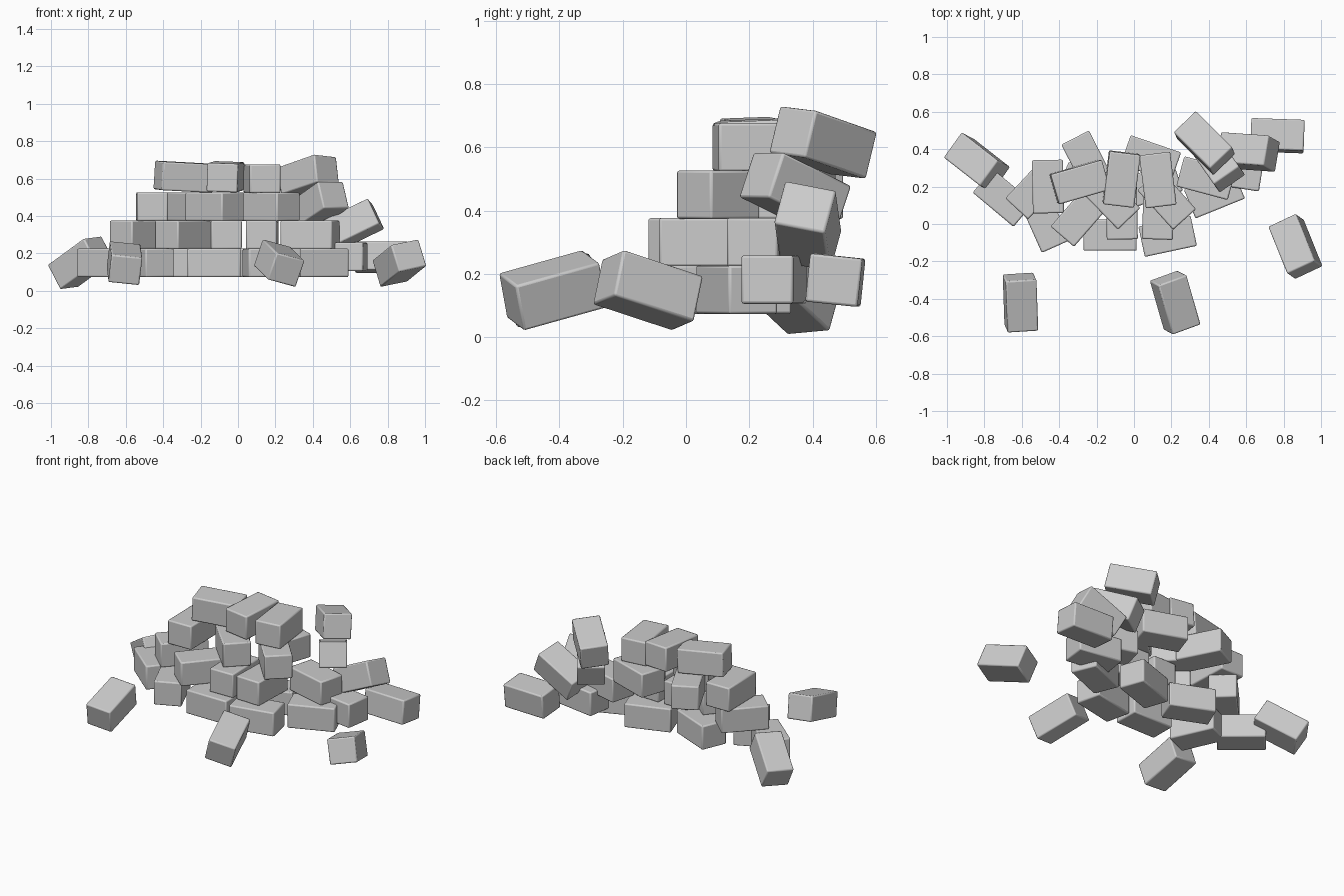
import bpy
from math import radians

if "Cube" in bpy.data.objects:
    bpy.data.objects.remove(bpy.data.objects["Cube"])

SIZE = (0.285, 0.166, 0.153)   # length, width, height of one brick


def brick(name, x, y, z, yaw, pitch=0, roll=0):
    """One bevelled brick; pitch lifts the end that yaw points to."""
    bpy.ops.mesh.primitive_cube_add(size=1)
    ob = bpy.context.object
    ob.name = name
    ob.scale = SIZE
    bpy.ops.object.transform_apply(location=False, rotation=False, scale=True)
    ob.location = (x, y, z)
    ob.rotation_euler = (radians(roll), radians(-pitch), radians(yaw))
    bev = ob.modifiers.new("soft_edges", 'BEVEL')
    bev.width = 0.008
    bev.segments = 2
    bpy.ops.object.shade_smooth_by_angle(angle=radians(40))


# stacked courses: height, then (x, y, yaw) of each brick
courses = {
    "bottom_course": (0.15, [(-0.70, 0.14, -40), (-0.475, 0.01, 114), (-0.128, -0.06, 0),
                             (0.18, -0.065, 12), (0.43, 0.16, 22), (0.10, 0.21, 19),
                             (-0.25, 0.20, -23)]),
    "second_course": (0.30, [(-0.53, 0.185, 47), (-0.29, 0.04, 49), (-0.065, 0.06, 91),
                             (0.13, 0.06, 88), (0.385, 0.245, -15)]),
    "third_course": (0.45, [(-0.46, 0.20, 91), (-0.125, 0.13, -46), (0.175, 0.13, -48),
                            (0.09, 0.35, -19), (-0.25, 0.335, -63)]),
}
for name, (z, spots) in courses.items():
    for x, y, yaw in spots:
        brick(name + "_brick", x, y, z, yaw)

# top course, slightly uneven
brick("top_brick", -0.29, 0.225, 0.61, 16, -3, 2)
brick("top_brick", -0.067, 0.24, 0.61, 83, 2, 2)
brick("top_brick", 0.128, 0.235, 0.60, 97)

# leaning bricks on the right slope
brick("leaning_brick", 0.377, 0.433, 0.615, -45, 14, -5)
brick("leaning_brick", 0.435, 0.345, 0.46, -55, 22)
brick("leaning_brick", 0.61, 0.385, 0.35, -4, 26, -12)

# bricks lying beside the pile
brick("side_brick", 0.54, 0.278, 0.182, -9)
brick("side_brick", 0.767, 0.472, 0.18, -2, 0, -6)

# fallen bricks
brick("fallen_brick", -0.84, 0.33, 0.15, -38, 30, 5)
brick("fallen_brick", -0.607, -0.42, 0.148, 92, 15, 6)
brick("fallen_brick", 0.22, -0.42, 0.148, 106, 15, 15)
brick("fallen_brick", 0.863, -0.12, 0.148, 112, -17, -11)
